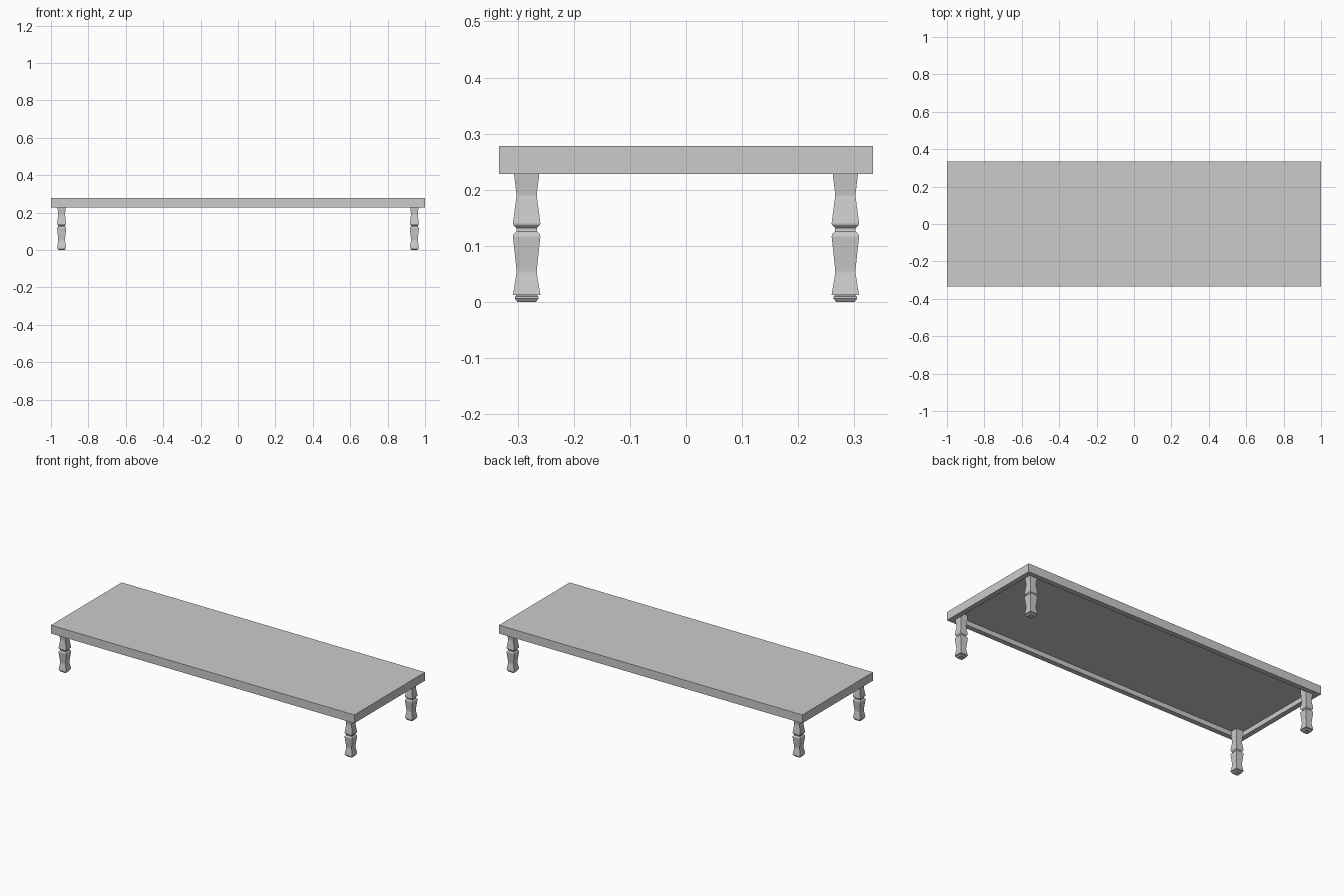
import bpy, bmesh

if "Cube" in bpy.data.objects:
    bpy.data.objects.remove(bpy.data.objects["Cube"])

HX, HY = 1.0, 0.333        # half size of the top
RIM = 0.03                 # frame width
Z0, Z1, ZP = 0.228, 0.278, 0.256   # frame bottom, top, panel underside


def finish(name, bm):
    bmesh.ops.recalc_face_normals(bm, faces=bm.faces)
    me = bpy.data.meshes.new(name)
    bm.to_mesh(me)
    bm.free()
    ob = bpy.data.objects.new(name, me)
    bpy.context.collection.objects.link(ob)
    return ob


def ring(bm, hx, hy, z, cx=0, cy=0):
    return [bm.verts.new((cx + sx * hx, cy + sy * hy, z))
            for sx, sy in ((-1, -1), (1, -1), (1, 1), (-1, 1))]


def bridge(bm, a, b):
    for i in range(4):
        j = (i + 1) % 4
        bm.faces.new((a[i], a[j], b[j], b[i]))


# Frame: mitred rectangular rim, open in the middle
bm = bmesh.new()
loops = [ring(bm, HX, HY, Z0), ring(bm, HX, HY, Z1),
         ring(bm, HX - RIM, HY - RIM, Z1), ring(bm, HX - RIM, HY - RIM, Z0)]
for k in range(4):
    bridge(bm, loops[k], loops[(k + 1) % 4])
finish("top_frame", bm)

# Panel: flush on top, recessed underneath
bm = bmesh.new()
lo = ring(bm, HX - RIM, HY - RIM, ZP)
hi = ring(bm, HX - RIM, HY - RIM, Z1)
bridge(bm, lo, hi)
bm.faces.new(lo)
bm.faces.new(hi)
finish("top_panel", bm)

# Legs: square section following a carved profile (half width, height)
profile = [(0.0165, 0.0), (0.021, 0.006), (0.021, 0.010), (0.019, 0.0105),
           (0.019, 0.0125), (0.0245, 0.0125), (0.0185, 0.049), (0.018, 0.054),
           (0.0185, 0.061), (0.0245, 0.117), (0.0235, 0.121), (0.0185, 0.126),
           (0.018, 0.129), (0.0185, 0.132), (0.0235, 0.137), (0.0245, 0.140),
           (0.0185, 0.186), (0.018, 0.190), (0.0185, 0.195), (0.0225, 0.228),
           (0.0225, ZP)]
for sx, xn in ((-1, "left"), (1, "right")):
    for sy, yn in ((-1, "front"), (1, "back")):
        bm = bmesh.new()
        rings = [ring(bm, w, w, z, sx * 0.943, sy * 0.284) for w, z in profile]
        for a, b in zip(rings, rings[1:]):
            bridge(bm, a, b)
        bm.faces.new(rings[0])
        bm.faces.new(rings[-1])
        finish(f"{yn}_{xn}_leg", bm)
